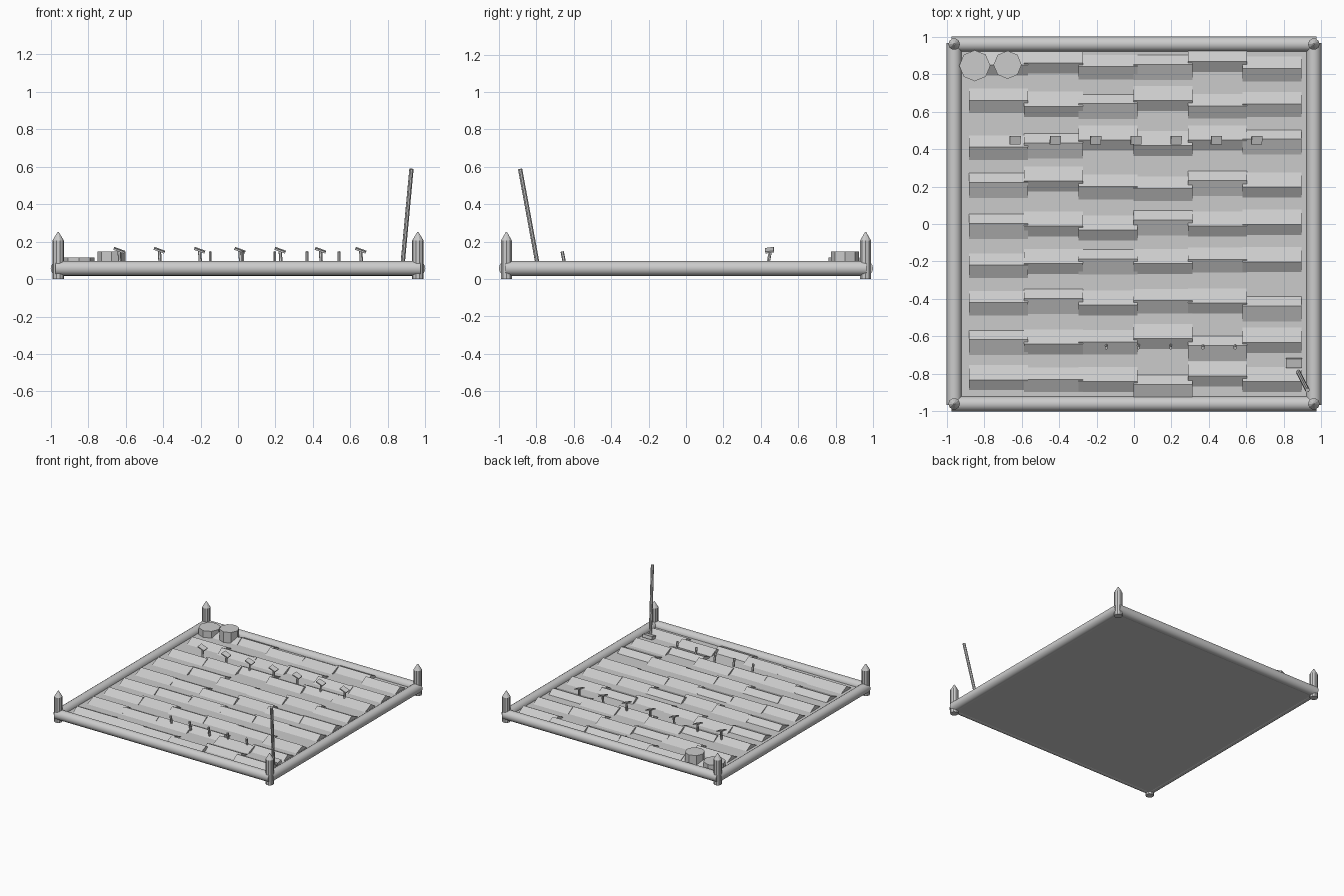
import bpy, bmesh, math
from mathutils import Vector, Matrix

if "Cube" in bpy.data.objects:
    bpy.data.objects.remove(bpy.data.objects["Cube"])


def finish(bm, name):
    bmesh.ops.recalc_face_normals(bm, faces=bm.faces)
    me = bpy.data.meshes.new(name)
    bm.to_mesh(me)
    bm.free()
    ob = bpy.data.objects.new(name, me)
    bpy.context.collection.objects.link(ob)
    return ob


def box(name, c, size, rot=(0, 0, 0)):
    bm = bmesh.new()
    bmesh.ops.create_cube(bm, size=1)
    bmesh.ops.scale(bm, vec=size, verts=bm.verts)
    ob = finish(bm, name)
    ob.location = c
    ob.rotation_euler = [math.radians(a) for a in rot]
    return ob


def rod(name, a, b, r, n=8, r2=None, smooth=False, turn=0):
    a, b = Vector(a), Vector(b)
    d = b - a
    bm = bmesh.new()
    bmesh.ops.create_cone(bm, cap_ends=True, segments=n, radius1=r,
                          radius2=r if r2 is None else r2, depth=d.length)
    bm.transform(Matrix.Rotation(turn, 4, 'Z'))
    bm.transform(Matrix.Translation((a + b) / 2) @ d.to_track_quat('Z', 'Y').to_matrix().to_4x4())
    if smooth:
        for f in bm.faces:
            f.smooth = len(f.verts) == 4
    return finish(bm, name)


def post(x, y):
    # turned post with pointed tip
    bm = bmesh.new()
    n, prof = 10, [(0.031, 0), (0.031, 0.205), (0.004, 0.25)]
    rings = [[bm.verts.new((x + r * math.cos(math.tau * i / n), y + r * math.sin(math.tau * i / n), z))
              for i in range(n)] for r, z in prof]
    for lo, hi in zip(rings, rings[1:]):
        for i in range(n):
            bm.faces.new((lo[i], lo[(i + 1) % n], hi[(i + 1) % n], hi[i]))
    bm.faces.new(rings[0])
    bm.faces.new(rings[-1])
    finish(bm, "corner_post")


def ridge(x, y, tilt):
    # triangular soil ridge, rocked about its long axis
    bm = bmesh.new()
    h = 0.1575
    prof = [(-0.078, -0.022), (0.078, -0.022), (0, 0.022)]
    ends = [[bm.verts.new((sx * h, py, pz)) for py, pz in prof] for sx in (-1, 1)]
    for e in ends:
        bm.faces.new(e)
    for i in range(3):
        j = (i + 1) % 3
        bm.faces.new((ends[0][i], ends[0][j], ends[1][j], ends[1][i]))
    ob = finish(bm, "soil_ridge")
    ob.location = (x, y, 0.075)
    ob.rotation_euler.x = math.radians(tilt)


# soil bed
box("soil_bed", (0, 0, 0.04), (1.92, 1.92, 0.04))

# log frame and corner posts
for s in (-1, 1):
    rod("end_log", (-0.973, s * 0.96, 0.057), (0.973, s * 0.96, 0.057), 0.04, 16, smooth=True)
    rod("side_log", (s * 0.96, -0.965, 0.057), (s * 0.96, 0.965, 0.057), 0.04, 16, smooth=True)
    for t in (-1, 1):
        post(s * 0.96, t * 0.96)

# rows of ridges: crest position (hundredths) and tilt level per block
crests = [(85, 86, 84, 85, 87, 83), (66, 63, 64, 66, 63, 64), (41, 43, 45, 42, 45, 45),
          (22, 23, 20, 19, 23, 20), (0, -1, -3, 2, -1, 0), (-22, -21, -19, -21, -19, -20),
          (-42, -40, -43, -41, -42, -44), (-62, -64, -63, -61, -65, -63),
          (-83, -83, -84, -86, -81, -84)]
tilts = ["001201", "102011", "120002", "201120", "200200", "102010", "120102", "201020", "010200"]
for row, levels in zip(crests, tilts):
    for i, (c, t) in enumerate(zip(row, levels)):
        ridge(-0.7225 + 0.292 * i, c / 100, (4, -1, -7)[int(t)])

# plant markers along the back row
for i in range(7):
    x = -0.635 + 0.215 * i
    rod("marker_stem", (x + 0.006, 0.435, 0.06), (x, 0.452, 0.155), 0.009, 6)
    box("marker_plate", (x, 0.447, 0.154), (0.06, 0.046, 0.01), (8, 20, 0))

# sprouts along the front row
for i in range(5):
    x = -0.148 + 0.172 * i
    rod("sprout", (x, -0.645, 0.06), (x, -0.662, 0.147), 0.009, 6)

# buckets
rod("low_bucket", (-0.85, 0.845, 0.045), (-0.85, 0.845, 0.115), 0.083, 8, turn=0)
rod("tall_bucket", (-0.675, 0.85, 0.045), (-0.675, 0.85, 0.147), 0.075, 8, turn=0)

# leaning hoe
rod("hoe_handle", (0.877, -0.79, 0.06), (0.926, -0.887, 0.588), 0.012, 8)
box("hoe_blade", (0.855, -0.742, 0.074), (0.085, 0.05, 0.025), (12, 0, 0))
